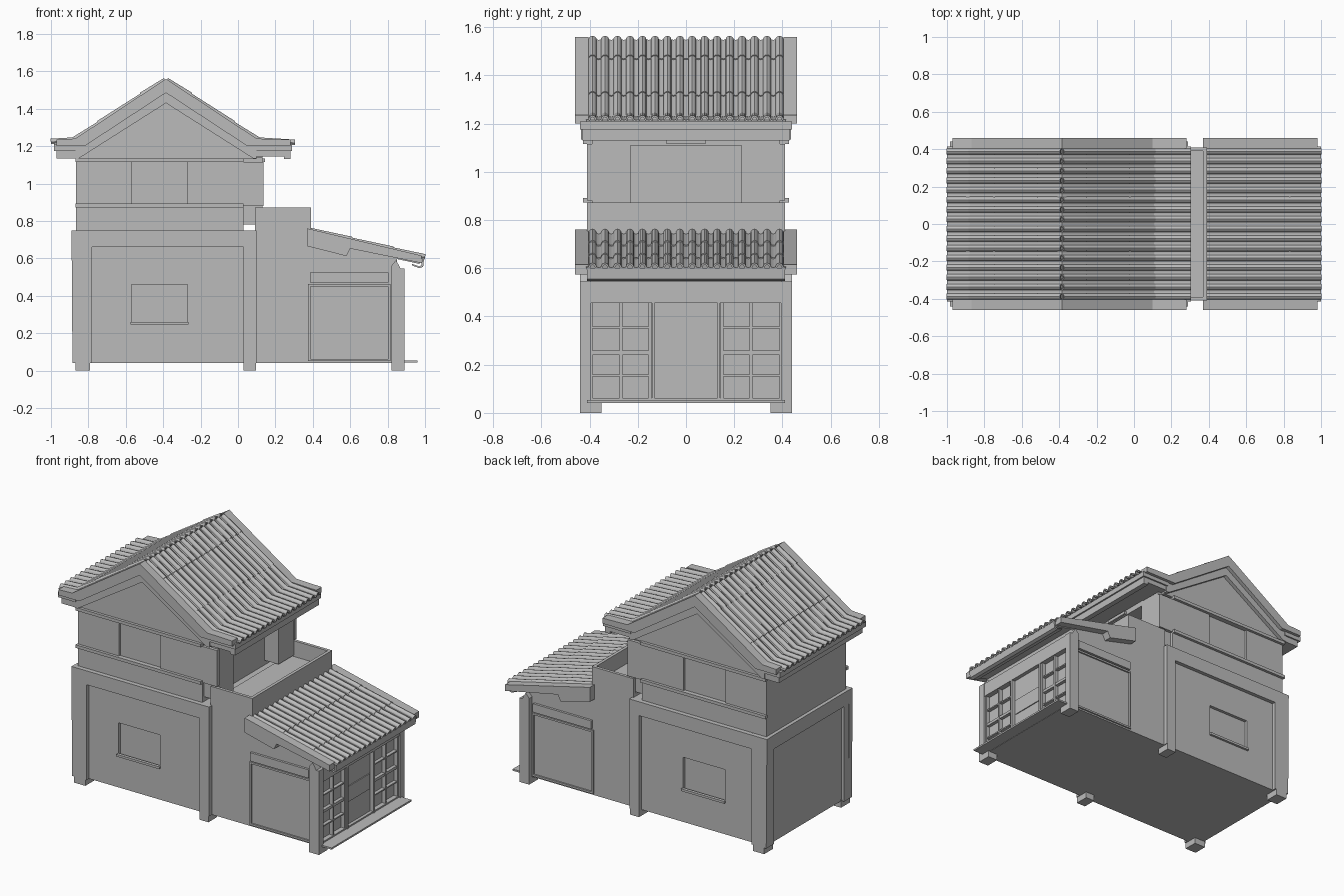
import bpy, bmesh, math
from mathutils import Vector

if "Cube" in bpy.data.objects:
    bpy.data.objects.remove(bpy.data.objects["Cube"])

grey = bpy.data.materials.new("plain grey")
grey.diffuse_color = (0.5, 0.5, 0.5, 1)
grey.use_nodes = True
grey.node_tree.nodes["Principled BSDF"].inputs["Base Color"].default_value = grey.diffuse_color


def add(name, bm):
    bmesh.ops.recalc_face_normals(bm, faces=bm.faces)
    me = bpy.data.meshes.new(name)
    bm.to_mesh(me)
    bm.free()
    me.materials.append(grey)
    ob = bpy.data.objects.new(name, me)
    bpy.context.collection.objects.link(ob)
    return ob


def prism(name, pts, y0, y1):
    """Side profile (x, z) extruded along y."""
    bm = bmesh.new()
    f = bm.faces.new([bm.verts.new((x, y0, z)) for x, z in pts])
    ext = bmesh.ops.extrude_face_region(bm, geom=[f])
    vs = [v for v in ext["geom"] if isinstance(v, bmesh.types.BMVert)]
    bmesh.ops.translate(bm, verts=vs, vec=(0, y1 - y0, 0))
    return add(name, bm)


def box(name, x0, x1, y0, y1, z0, z1):
    return prism(name, [(x0, z0), (x1, z0), (x1, z1), (x0, z1)], y0, y1)


def pair(fn, name, *a):
    """Same part on the front (-y) and back (+y); last-known y values are mirrored."""
    if fn is prism:
        pts, y0, y1 = a
        prism("back_" + name, pts, y0, y1)
        prism("front_" + name, pts, -y1, -y0)
    else:
        x0, x1, y0, y1, z0, z1 = a
        box("back_" + name, x0, x1, y0, y1, z0, z1)
        box("front_" + name, x0, x1, -y1, -y0, z0, z1)


def cut(ob, *a):
    c = box("cutter", *a)
    c.hide_render = True
    m = ob.modifiers.new("cut", 'BOOLEAN')
    m.operation, m.solver, m.object = 'DIFFERENCE', 'EXACT', c
    bpy.context.view_layer.objects.active = ob
    bpy.ops.object.modifier_apply(modifier=m.name)
    bpy.data.objects.remove(c)


# ---- ground storey with framed walls
lower = box("lower_storey", -0.865, 0.1, -0.415, 0.415, 0.04, 0.75)
upper = box("upper_storey", -0.865, 0.03, -0.41, 0.41, 0.74, 1.14)
for s in (-1, 1):
    ya, yb = sorted((s * 0.395, s * 0.5))
    cut(lower, -0.57, -0.27, ya, yb, 0.25, 0.46)
    cut(upper, -0.57, -0.27, ya, yb, 0.89, 1.115)
pair(prism, "wall_frame", [(-0.885, 0.04), (-0.89, 0.75), (0.1, 0.75), (0.1, 0.04),
                           (0.03, 0.04), (0.03, 0.66), (-0.78, 0.66), (-0.78, 0.04)], 0.405, 0.44)
pair(box, "left_frame_post", -0.885, -0.855, 0.36, 0.435, 0.04, 0.75)
box("left_frame_beam", -0.888, -0.855, -0.435, 0.435, 0.66, 0.75)
pair(box, "lower_window_sill", -0.575, -0.265, 0.41, 0.43, 0.245, 0.26)
for i, (xa, xb) in enumerate([(-0.87, -0.79), (0.03, 0.095), (0.82, 0.89)]):
    pair(box, f"foot_{i}", xa, xb, 0.35, 0.44, 0, 0.05)

# ---- upper storey rails, posts and recessed balcony door
for z in (0.872, 1.115):
    pair(box, "upper_rail", -0.87, 0.03, 0.405, 0.428, z, z + 0.02)
pair(box, "upper_side_wall", 0.02, 0.13, 0.23, 0.39, 0.78, 1.14)
pair(box, "upper_corner_post", 0.02, 0.135, 0.385, 0.41, 0.88, 1.115)
box("door_lintel", 0.02, 0.13, -0.24, 0.24, 1.11, 1.15)
box("lintel_bracket", 0.1, 0.145, -0.08, 0.08, 1.115, 1.135)

# ---- balcony block with parapet
balcony = box("balcony_block", 0.09, 0.39, -0.41, 0.41, 0.04, 0.872)
cut(balcony, 0.0, 0.37, -0.39, 0.39, 0.77, 1.0)

# ---- shop body
prism("shop_body", [(0.38, 0.04), (0.85, 0.04), (0.85, 0.6), (0.38, 0.71)], -0.41, 0.41)
pair(box, "shop_side_header", 0.385, 0.805, 0.4, 0.425, 0.47, 0.525)
for xa, xb, za, zb in [(0.375, 0.387, 0.055, 0.46), (0.803, 0.815, 0.055, 0.46),
                       (0.375, 0.815, 0.05, 0.062), (0.375, 0.815, 0.45, 0.462)]:
    pair(box, "shop_side_trim", xa, xb, 0.4, 0.42, za, zb)
pair(prism, "shop_corner_post", [(0.82, 0.04), (0.89, 0.04), (0.89, 0.545), (0.87, 0.545),
                                 (0.845, 0.59), (0.82, 0.56)], 0.395, 0.44)

# ---- shop front: beam, windows, door, step
box("shop_beam", 0.84, 0.885, -0.4, 0.4, 0.455, 0.545)
box("shop_base_rail", 0.84, 0.88, -0.4, 0.4, 0.04, 0.062)
box("front_step", 0.84, 0.96, -0.41, 0.41, 0.042, 0.053)
for y in (0.15, 0.27, 0.393):
    pair(box, "window_upright", 0.845, 0.876, y - 0.006, y + 0.006, 0.05, 0.46)
for z, h in ((0.155, 0.004), (0.25, 0.009), (0.355, 0.004)):
    pair(box, "window_bar", 0.845, 0.872, 0.145, 0.4, z - h, z + h)
pair(box, "door_jamb", 0.845, 0.885, 0.13, 0.142, 0.05, 0.46)
box("door_leaf", 0.845, 0.86, -0.13, 0.13, 0.05, 0.46)
box("door_panel", 0.85, 0.866, -0.12, 0.12, 0.21, 0.31)

# ---- upper roof: solid gable, eaves, barge boards
prism("gable_core", [(-0.87, 1.13), (0.1, 1.13), (0.1, 1.215), (-0.385, 1.535), (-0.87, 1.215)], -0.41, 0.41)
box("left_eave", -0.97, -0.86, -0.43, 0.43, 1.135, 1.19)
box("right_eave", 0.09, 0.28, -0.43, 0.43, 1.145, 1.19)
box("right_eave_fascia", 0.245, 0.28, -0.43, 0.43, 1.13, 1.18)
box("left_eave_board", -0.985, -0.86, -0.44, 0.44, 1.175, 1.21)
box("right_eave_board", 0.09, 0.29, -0.44, 0.44, 1.175, 1.208)
pair(prism, "barge_board", [(-0.97, 1.235), (-0.87, 1.24), (-0.385, 1.56), (0.1, 1.24), (0.28, 1.235),
                            (0.28, 1.2), (0.05, 1.2), (-0.385, 1.485), (-0.82, 1.2), (-0.97, 1.2)], 0.405, 0.46)
pair(prism, "inner_barge_board", [(-0.87, 1.135), (-0.87, 1.2), (-0.385, 1.5), (0.1, 1.2), (0.1, 1.135),
                                  (0.08, 1.135), (-0.385, 1.43), (-0.85, 1.135)], 0.405, 0.435)

# ---- lower roof: deck, barge boards, gutter
prism("shop_roof_deck", [(0.38, 0.735), (0.98, 0.592), (0.97, 0.57), (0.38, 0.7)], -0.41, 0.41)
pair(prism, "shop_barge_board", [(0.37, 0.76), (0.98, 0.615), (0.98, 0.575), (0.6, 0.652),
                                 (0.58, 0.612), (0.37, 0.665)], 0.405, 0.46)
prism("gutter", [(0.995, 0.6), (0.99, 0.555), (0.97, 0.547), (0.93, 0.562), (0.93, 0.57),
                 (0.968, 0.557), (0.98, 0.562), (0.985, 0.6)], -0.41, 0.41)

# ---- roof tiles: round caps and shallow pans, laid in overlapping courses
RIBS, PITCH, R = 16, 0.0517, 0.0135
wave = []
for k in range(RIBS):
    c = (k - (RIBS - 1) / 2) * PITCH
    wave += [(c - PITCH / 2, -0.004)]
    wave += [(c - R * math.cos(math.pi * i / 6), R * 1.2 * math.sin(math.pi * i / 6)) for i in range(7)]
wave.append((RIBS / 2 * PITCH, -0.004))


def tiles(name, path, lift=0.005):
    for (xa, za), (xb, zb) in zip(path, path[1:]):
        d = Vector((xb - xa, zb - za)).normalized()
        n = Vector((-d.y, d.x)) if d.x > 0 else Vector((d.y, -d.x))
        bm = bmesh.new()
        rows = []
        for p, up in ((Vector((xa, za)), 0), (Vector((xb, zb)) + d * 0.006, lift)):
            rows.append([bm.verts.new((*(p + n * (h + up)),)[:1] + (y,) + (*(p + n * (h + up)),)[1:])
                         for y, h in wave])
        for i in range(len(wave) - 1):
            bm.faces.new((rows[0][i], rows[0][i + 1], rows[1][i + 1], rows[1][i]))
        ob = add(name, bm)
        m = ob.modifiers.new("thickness", 'SOLIDIFY')
        m.thickness, m.offset = 0.008, 0
        bpy.ops.object.select_all(action='DESELECT')
        ob.select_set(True)
        bpy.context.view_layer.objects.active = ob
        bpy.ops.object.modifier_apply(modifier=m.name)
        bpy.ops.object.shade_smooth_by_angle(angle=math.radians(35))


def slope(t):
    return 1.547 - t * 0.66


RX = -0.385
steps = (0, 0.12, 0.35, 0.485)
tiles("right_roof_tiles", [(RX + t, slope(t)) for t in steps] + [(0.298, 1.21)])
tiles("left_roof_tiles", [(RX - t, slope(t)) for t in steps] + [(-0.994, 1.215)])
tiles("shop_roof_tiles", [(0.385, 0.743), (0.6, 0.692), (0.82, 0.64), (0.992, 0.599)])
